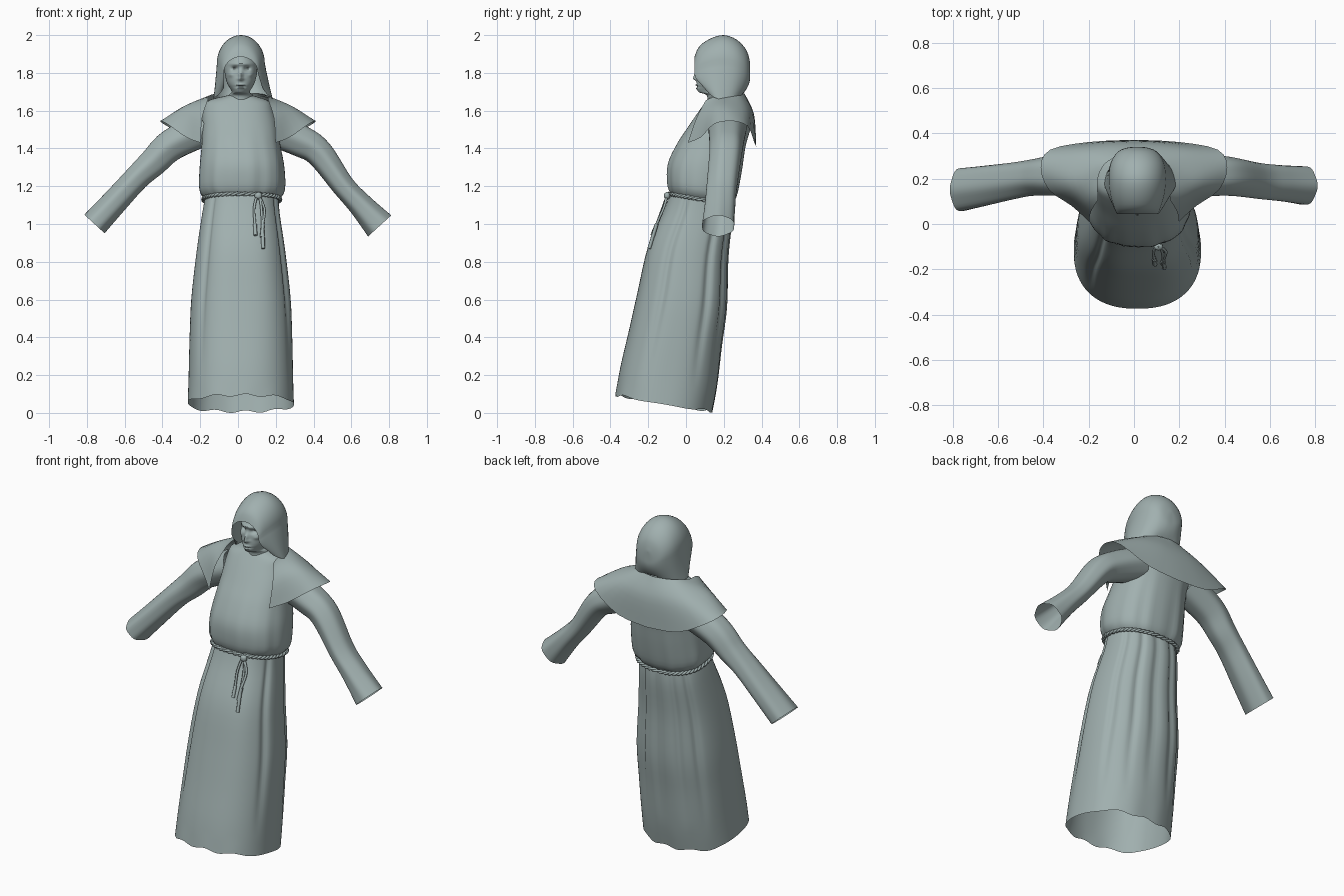
import bpy, bmesh
from math import sin, cos, pi, exp, copysign
from mathutils import Vector

if "Cube" in bpy.data.objects:
    bpy.data.objects.remove(bpy.data.objects["Cube"])

cloth = bpy.data.materials.new("grey_green_cloth")
cloth.use_nodes = True
COLOUR = (0.355, 0.435, 0.43, 1)
cloth.diffuse_color = COLOUR
cloth.node_tree.nodes["Principled BSDF"].inputs["Base Color"].default_value = COLOUR


def resample(stations, steps):
    """Smooth the list of stations with a Catmull-Rom spline."""
    out = []
    last = len(stations) - 1
    for i in range(last):
        quad = [stations[min(max(i + k, 0), last)] for k in (-1, 0, 1, 2)]
        for s in range(steps):
            t = s / steps
            out.append([b + t / 2 * (c - a + t * (2*a - 5*b + 4*c - d + t * (3*(b - c) + d - a)))
                        for a, b, c, d in zip(*quad)])
    return out + [list(stations[-1])]


def skin(name, rows, closed=True):
    """Bridge rows of points into one smooth surface."""
    bm = bmesh.new()
    grid = [[bm.verts.new(p) for p in row] for row in rows]
    n = len(grid[0])
    for a, b in zip(grid, grid[1:]):
        for j in range(n if closed else n - 1):
            k = (j + 1) % n
            bm.faces.new((a[j], a[k], b[k], b[j]))
    bmesh.ops.remove_doubles(bm, verts=bm.verts, dist=0.0005)
    bmesh.ops.recalc_face_normals(bm, faces=bm.faces)
    mesh = bpy.data.meshes.new(name)
    bm.to_mesh(mesh)
    bm.free()
    mesh.materials.append(cloth)
    obj = bpy.data.objects.new(name, mesh)
    bpy.context.collection.objects.link(obj)
    bpy.ops.object.select_all(action="DESELECT")
    obj.select_set(True)
    bpy.context.view_layer.objects.active = obj
    bpy.ops.object.shade_smooth_by_angle(angle=0.7)


def rounded(v, power):
    return copysign(abs(v) ** power, v)


def loft(name, stations, fold=lambda a, z: 1, warp=lambda p: p, steps=4, seg=72, power=0.85):
    """Stack of rounded rings: centre x, centre y, height, radii, slope towards the back."""
    rows = []
    for cx, cy, z, rx, ry, slope in resample(stations, steps):
        row = []
        for j in range(seg):
            a = 2 * pi * j / seg
            f = fold(a, z)
            dy = f * ry * rounded(sin(a), power)
            row.append(warp(Vector((cx + f * rx * rounded(cos(a), power), cy + dy, z + slope * dy))))
        rows.append(row)
    skin(name, rows)


# Long skirt, open below, with creases at both sides and over the back
creases = [-0.4, 0.5, 1.05, 1.5, 1.95, pi - 0.75, pi + 0.75]


def skirt_fold(a, z):
    fade = min(1, max(0, z - 0.15) * 2)
    pinch = sum(exp(-(sin((a - c) / 2) / 0.045) ** 2) for c in creases)
    return 1 + fade * (0.012 + 0.006 * cos(7 * a + 1) - 0.06 * pinch)


def hem(p):
    if p.z < 0.12:
        p.z += 0.007 * sin(p.x * 40)
    p.z = max(p.z, 0)
    return p


TILT = -0.17
loft("skirt", [
    (.02, .08, 1.15, .19, .16, TILT),
    (.015, .064, 1.05, .203, .178, TILT),
    (.015, .012, .85, .232, .21, TILT),
    (.015, -.02, .6, .26, .235, TILT),
    (.015, -.055, .4, .27, .245, TILT),
    (.015, -.09, .2, .276, .257, TILT),
    (.015, -.117, .05, .281, .257, TILT)], skirt_fold, hem, seg=120)


# Loose upper robe that bulges over the belt
def robe_fold(a, z):
    low = min(1, max(0, (1.55 - z) * 3))
    return 1 + low * (0.012 * cos(9 * a + 0.6) + 0.012 * sin(a) * cos(16 * a))


loft("upper_robe", [
    (.02, .08, 1.13, .195, .16, TILT),
    (.02, .085, 1.18, .226, .183, TILT),
    (.02, .1, 1.3, .224, .195, -.1),
    (.015, .135, 1.42, .208, .18, -.05),
    (.01, .18, 1.52, .2, .165, 0),
    (0, .21, 1.6, .188, .14, 0),
    (0, .215, 1.65, .165, .108, 0),
    (.01, .21, 1.68, .07, .08, 0)], robe_fold)

# Head and neck, with the features pressed into the face: x, z, width, height, depth
CENTRE = 0.015
features = [
    (0, 1.785, .011, .022, -.02),
    (0, 1.768, .018, .008, -.012),
    (0, 1.735, .024, .005, -.009),
    (0, 1.727, .03, .004, .006),
    (0, 1.718, .02, .006, -.007),
    (0, 1.848, .06, .01, -.01),
    (.033, 1.822, .016, .011, .022),
    (-.033, 1.822, .016, .011, .022),
    (.055, 1.79, .015, .012, -.008),
    (-.055, 1.79, .015, .012, -.008)]


def carve_face(p):
    if p.y < 0.15:
        x, z = p.x - CENTRE, p.z
        p.y += sum(d * exp(-((x - fx) / w) ** 2 - ((z - fz) / h) ** 2)
                   for fx, fz, w, h, d in features)
    return p


loft("head", [
    (CENTRE, .2, 1.62, .075, .09, 0),
    (CENTRE, .19, 1.68, .065, .08, 0),
    (CENTRE, .16, 1.7, .048, .095, 0),
    (CENTRE, .158, 1.74, .07, .1, 0),
    (CENTRE, .163, 1.78, .082, .102, 0),
    (CENTRE, .17, 1.82, .087, .105, 0),
    (CENTRE, .18, 1.86, .086, .108, 0),
    (CENTRE, .19, 1.91, .078, .1, 0)], warp=carve_face, steps=8, seg=120, power=1)

# Hood: arches from the face opening to the back
# (depth, half width, top, shoulder height, bottom, flare)
arches = []
N = 20
for y, w, top, mid, low, flare in resample([
        (.045, .09, 1.885, 1.8, 1.72, .012),
        (.07, .102, 1.94, 1.82, 1.69, .022),
        (.13, .12, 1.982, 1.84, 1.665, .035),
        (.2, .127, 2.0, 1.85, 1.66, .025),
        (.27, .118, 1.975, 1.84, 1.67, .012),
        (.32, .085, 1.92, 1.82, 1.68, 0),
        (.338, .04, 1.86, 1.79, 1.69, 0),
        (.34, 0, 1.84, 1.78, 1.69, 0)], 3):
    arch = []
    for i in range(-N, N + 1):
        u = i / N
        if abs(u) <= 0.5:
            p = (w * sin(u * pi), y, mid + (top - mid) * cos(u * pi))
        else:
            k = abs(u) * 2 - 1
            tuck = k * k * (0.06 - 0.33 * (y - 0.045))
            p = (copysign(w + flare * k, u) + 0.012 * k, y + tuck, mid + (low - mid) * k)
        arch.append((p[0] + CENTRE, p[1], p[2]))
    arches.append(arch)
skin("hood", arches, closed=False)

# Shoulder cape, left half from the front edge to the spine, then mirrored
neck_row = [(.16, .105, 1.655), (.16, .14, 1.67), (.16, .2, 1.675), (.14, .25, 1.685),
            (.11, .28, 1.69), (.06, .3, 1.69), (0, .31, 1.69)]
middle_row = [(.19, .055, 1.56), (.23, .1, 1.59), (.28, .17, 1.62), (.285, .24, 1.62),
              (.24, .315, 1.605), (.12, .352, 1.59), (0, .36, 1.58)]
edge_row = [(.198, .01, 1.43), (.275, .08, 1.46), (.375, .15, 1.53), (.412, .25, 1.545),
            (.37, .328, 1.515), (.2, .362, 1.43), (0, .372, 1.41)]


def mirrored(row):
    half = resample(row, 3)
    return half + [(-x, y, z) for x, y, z in half[-2::-1]]


columns = zip(*(mirrored(r) for r in (neck_row, middle_row, edge_row)))
skin("shoulder_cape", [resample(c, 5) for c in columns], closed=False)

# Wide sleeves, open at the cuff: centre, radius along y, radius across
left = [(.17, .22, 1.51, .1, .095), (.33, .215, 1.44, .09, .085), (.43, .21, 1.375, .085, .074),
        (.555, .19, 1.205, .08, .06), (.65, .18, 1.1, .081, .064), (.75, .17, .99, .087, .081)]
right = [(.17, .22, 1.51, .1, .095), (.35, .215, 1.42, .088, .085), (.45, .205, 1.325, .08, .075),
         (.535, .19, 1.245, .082, .066), (.65, .17, 1.12, .09, .067), (.76, .152, 1.0, .097, .071)]
for side, label, stations in ((1, "left", left), (-1, "right", right)):
    sleeve = resample(stations, 5)
    rows = []
    for i, (x, y, z, ry, rn) in enumerate(sleeve):
        before, after = sleeve[max(i - 1, 0)], sleeve[min(i + 1, len(sleeve) - 1)]
        across = Vector((before[2] - after[2], 0, after[0] - before[0])).normalized()
        row = []
        for j in range(40):
            a = 2 * pi * j / 40
            f = 1 + 0.025 * cos(6 * a + i * 0.12)
            p = Vector((x, y, z)) + across * (f * rn * sin(a)) + Vector((0, f * ry * cos(a), 0))
            row.append((side * p.x, p.y, p.z))
        rows.append(row)
    skin(label + "_sleeve", rows)


# Rope belt of two twisted strands, with hanging ends and a knot
def rope(name, points, thickness, cyclic=False):
    curve = bpy.data.curves.new(name, "CURVE")
    curve.dimensions = "3D"
    curve.bevel_depth = thickness
    curve.bevel_resolution = 1
    curve.use_fill_caps = True
    spline = curve.splines.new("POLY")
    spline.points.add(len(points) - 1)
    for point, p in zip(spline.points, points):
        point.co = (*p, 1)
    spline.use_cyclic_u = cyclic
    curve.materials.append(cloth)
    bpy.context.collection.objects.link(bpy.data.objects.new(name, curve))


for phase, label in ((0, "a"), (pi, "b")):
    ring = []
    for j in range(240):
        a = 2 * pi * j / 240
        out = 0.005 * cos(24 * a + phase)
        dy = (0.172 + out) * rounded(sin(a), 0.85)
        ring.append((.02 + (0.203 + out) * rounded(cos(a), 0.85), .08 + dy,
                     1.13 + TILT * dy + 0.005 * sin(24 * a + phase)))
    rope("belt_strand_" + label, ring, 0.007, True)

ends = [[(.1, -.1, 1.15), (.085, -.125, 1.08), (.09, -.155, 1.0), (.093, -.18, .94)],
        [(.115, -.1, 1.15), (.125, -.125, 1.07), (.13, -.165, .97), (.134, -.195, .87)],
        [(.11, -.1, 1.15), (.14, -.12, 1.08), (.132, -.155, 1.0), (.125, -.175, .93)]]
for path in ends:
    rope("belt_end", resample(path, 4), 0.007)
    rope("belt_tassel", path[-2:], 0.01)
loft("belt_knot", [(.108, -.1, 1.13, .002, .002, 0), (.108, -.1, 1.14, .018, .015, 0),
                   (.108, -.1, 1.16, .018, .015, 0), (.108, -.1, 1.17, .002, .002, 0)],
     seg=16, power=1)
